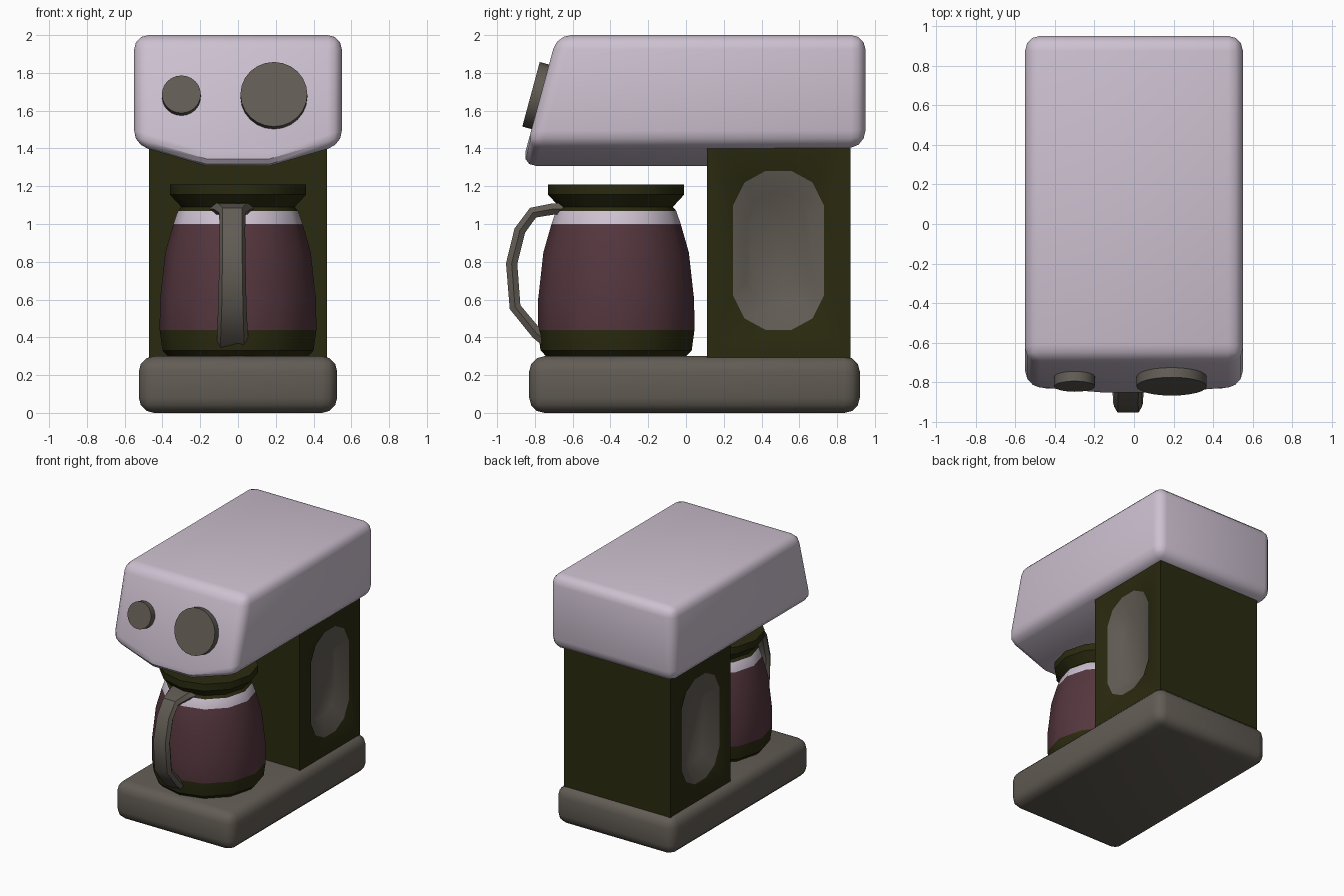
import bpy, bmesh, math
from mathutils import Vector, Matrix

if "Cube" in bpy.data.objects:
    bpy.data.objects.remove(bpy.data.objects["Cube"])


def material(name, rgb):
    m = bpy.data.materials.new(name)
    m.diffuse_color = (*rgb, 1)
    m.use_nodes = True
    m.node_tree.nodes["Principled BSDF"].inputs["Base Color"].default_value = m.diffuse_color
    return m


LILAC = material("pale lilac", (0.61, 0.53, 0.63))
GREY = material("warm grey", (0.122, 0.107, 0.089))
OLIVE = material("dark olive", (0.023, 0.023, 0.005))
COFFEE = material("coffee maroon", (0.089, 0.037, 0.048))


def finish(bm, name, mats, angle=35):
    bmesh.ops.recalc_face_normals(bm, faces=bm.faces)
    me = bpy.data.meshes.new(name)
    bm.to_mesh(me)
    bm.free()
    for m in mats:
        me.materials.append(m)
    ob = bpy.data.objects.new(name, me)
    bpy.context.collection.objects.link(ob)
    bpy.ops.object.select_all(action='DESELECT')
    ob.select_set(True)
    bpy.context.view_layer.objects.active = ob
    bpy.ops.object.shade_smooth_by_angle(angle=math.radians(angle))
    return ob


def rounded_hull(name, points, radius, mat):
    """Convex block through the points, with its sharp edges rounded."""
    bm = bmesh.new()
    for p in points:
        bm.verts.new(p)
    bmesh.ops.convex_hull(bm, input=bm.verts)
    bmesh.ops.dissolve_limit(bm, angle_limit=math.radians(1), verts=bm.verts, edges=bm.edges)
    bmesh.ops.recalc_face_normals(bm, faces=bm.faces)
    sharp = [e for e in bm.edges if e.calc_face_angle(0) > math.radians(35)]
    bmesh.ops.bevel(bm, geom=sharp, offset=radius, segments=3, profile=0.5,
                    affect='EDGES', clamp_overlap=True)
    return finish(bm, name, [mat])


# Base slab
rounded_hull("base", [(x, y, z) for x in (-0.525, 0.525) for y in (-0.83, 0.92)
                      for z in (0, 0.3)], 0.08, GREY)

# Brewing head: sloping front, shallow funnel below
head = []
for s in (-1, 1):
    head += [(s * 0.55, -0.683, 2.0), (s * 0.55, 0.95, 2.0), (s * 0.55, 0.95, 1.42),
             (s * 0.55, -0.84, 1.42), (s * 0.17, -0.87, 1.308), (s * 0.17, 0.4, 1.308)]
rounded_hull("brewing_head", head, 0.075, LILAC)

# Water tower with a dished window in each side
quadrants = [[(0.73, 1.10), (0.67, 1.22), (0.56, 1.28)], [(0.42, 1.28), (0.31, 1.22), (0.25, 1.10)],
             [(0.25, 0.62), (0.31, 0.50), (0.42, 0.44)], [(0.56, 0.44), (0.67, 0.50), (0.73, 0.62)]]
corners = [(0.87, 1.5), (0.11, 1.5), (0.11, 0.29), (0.87, 0.29)]
bm = bmesh.new()
sides = []
for s in (-1, 1):
    outer = [bm.verts.new((s * 0.47, y, z)) for y, z in corners]
    ring = [[bm.verts.new((s * 0.47, y, z)) for y, z in q] for q in quadrants]
    for i in range(4):
        j = (i + 1) % 4
        bm.faces.new([outer[i], *ring[i]])
        bm.faces.new([outer[i], ring[i][2], ring[j][0], outer[j]])
    flat = [v for q in ring for v in q]
    inner = [bm.verts.new((s * 0.39, 0.49 + (v.co.y - 0.49) * 0.7, 0.86 + (v.co.z - 0.86) * 0.7))
             for v in flat]
    for i in range(12):
        j = (i + 1) % 12
        bm.faces.new([flat[i], flat[j], inner[j], inner[i]]).material_index = 1
    bm.faces.new(inner).material_index = 1
    sides.append(outer)
for i in range(4):
    j = (i + 1) % 4
    bm.faces.new([sides[0][i], sides[0][j], sides[1][j], sides[1][i]])
finish(bm, "water_tower", [OLIVE, GREY], 50)

# Knobs on the sloping front
tilt = math.atan(0.27)
for name, x, r in (("small_knob", -0.30, 0.103), ("large_knob", 0.19, 0.177)):
    bm = bmesh.new()
    bmesh.ops.create_cone(bm, cap_ends=True, segments=24, radius1=r, radius2=r, depth=0.09)
    bm.transform(Matrix.Translation((x, -0.777, 1.675)) @ Matrix.Rotation(math.pi / 2 - tilt, 4, 'X'))
    finish(bm, name, [GREY])

# Carafe: lathed profile, coloured by height
profile = [(0.37, 0.30), (0.40, 0.33), (0.415, 0.44), (0.413, 0.60), (0.385, 0.85), (0.342, 1.0),
           (0.318, 1.07), (0.30, 1.09), (0.36, 1.155), (0.36, 1.21)]
bm = bmesh.new()
N = 12
rings = [[bm.verts.new((r * math.cos(2 * math.pi * k / N), -0.37 + r * math.sin(2 * math.pi * k / N), z))
          for k in range(N)] for r, z in profile]
for a, b in zip(rings, rings[1:]):
    for k in range(N):
        bm.faces.new([a[k], a[(k + 1) % N], b[(k + 1) % N], b[k]])
bm.faces.new(rings[0])
bm.faces.new(rings[-1])
for f in bm.faces:
    z = f.calc_center_median().z
    f.material_index = 1 if 0.44 < z < 1.0 else 2 if 1.0 < z < 1.07 else 0
finish(bm, "carafe", [OLIVE, COFFEE, LILAC])

# Carafe handle: flat six-sided bar swept along a bent path (y, z, half width)
path = [(-0.64, 1.08, 0.12), (-0.70, 1.08, 0.10), (-0.81, 1.06, 0.07), (-0.88, 0.965, 0.068),
        (-0.923, 0.79, 0.07), (-0.905, 0.56, 0.075), (-0.79, 0.42, 0.082), (-0.73, 0.37, 0.082)]
bm = bmesh.new()
rings = []
for i, (y, z, w) in enumerate(path):
    a, b = path[max(i - 1, 0)], path[min(i + 1, len(path) - 1)]
    t = Vector((0, b[0] - a[0], b[1] - a[1])).normalized()
    n = Vector((0, -t.z, t.y)) * 0.03
    c = Vector((-0.03, y, z))
    rings.append([bm.verts.new(c + Vector((w * u, 0, 0)) + n * v) for u, v in
                  ((-1, 0), (-0.75, 1), (0.75, 1), (1, 0), (0.75, -1), (-0.75, -1))])
for a, b in zip(rings, rings[1:]):
    for k in range(6):
        bm.faces.new([a[k], a[(k + 1) % 6], b[(k + 1) % 6], b[k]])
bm.faces.new(rings[0])
bm.faces.new(rings[-1])
finish(bm, "carafe_handle", [GREY])
